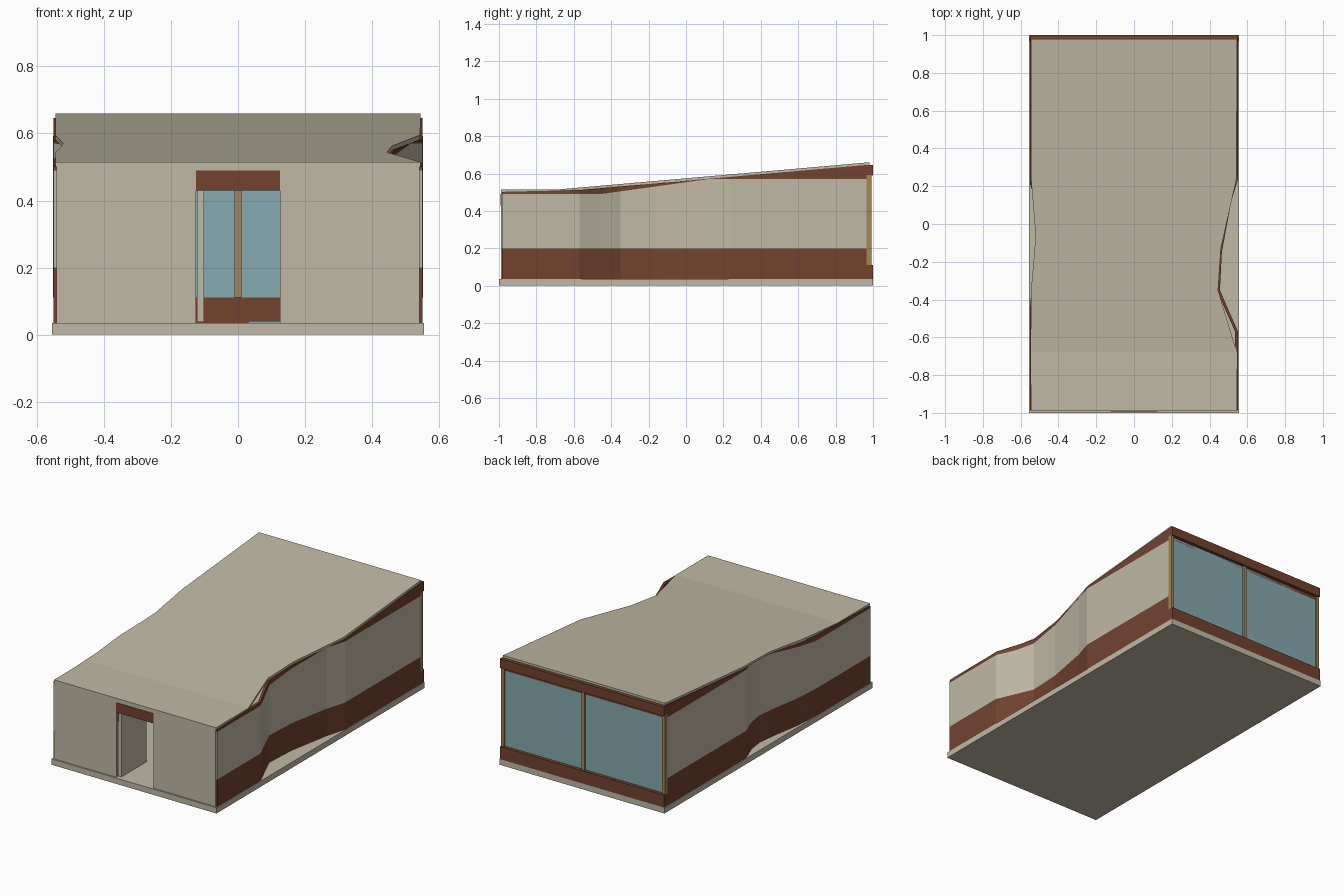
import bpy, bmesh

if "Cube" in bpy.data.objects:
    bpy.data.objects.remove(bpy.data.objects["Cube"])


def material(name, r, g, b):
    m = bpy.data.materials.new(name)
    m.diffuse_color = (r, g, b, 1)
    m.use_nodes = True
    m.node_tree.nodes["Principled BSDF"].inputs["Base Color"].default_value = m.diffuse_color
    return m


CREAM = material("cream_plaster", 0.53, 0.485, 0.375)
BROWN = material("brown_cladding", 0.17, 0.055, 0.028)
GLASS = material("blue_glass", 0.24, 0.40, 0.43)
WOOD = material("tan_wood", 0.36, 0.24, 0.10)


def finish(name, bm, mat):
    bmesh.ops.recalc_face_normals(bm, faces=bm.faces)
    mesh = bpy.data.meshes.new(name)
    bm.to_mesh(mesh)
    bm.free()
    mesh.materials.append(mat)
    ob = bpy.data.objects.new(name, mesh)
    bpy.context.collection.objects.link(ob)
    return ob


def box(name, x, y, z, mat):
    bm = bmesh.new()
    bmesh.ops.create_cube(bm, size=1)
    for v in bm.verts:
        v.co = [(a + b) / 2 + c * (b - a) for (a, b), c in zip((x, y, z), v.co)]
    return finish(name, bm, mat)


def loft(name, rings, mat):
    """Skin a row of four-cornered sections and cap both ends."""
    bm = bmesh.new()
    rows = [[bm.verts.new(p) for p in ring] for ring in rings]
    for a, b in zip(rows, rows[1:]):
        for i in range(4):
            j = (i + 1) % 4
            bm.faces.new((a[i], a[j], b[j], b[i]))
    bm.faces.new(rows[0])
    bm.faces.new(rows[-1])
    return finish(name, bm, mat)


def roof_top(y):
    return 0.515 + max(0, y + 0.68) * 0.0873


def roof_under(y):
    return roof_top(y) - 0.013


def cream_top(y):
    t = min(1, max(0, (y + 0.455) / 0.575))
    return 0.49 + 0.08 * t


def wall_strip(name, path, side, low, high, mat, thick=0.013):
    rings = []
    for x, y in path:
        o, i = side * x, side * (x - thick)
        rings.append([(o, y, low(y)), (i, y, low(y)), (i, y, high(y)), (o, y, high(y))])
    return loft(name, rings, mat)


# floor slab
box("floor_slab", (-0.555, 0.555), (-1, 1), (0, 0.035), CREAM)

# side walls: lower cladding, plaster band and upper cladding along a wavy plan
right_path = [(0.551, -0.985), (0.551, -0.57), (0.50, -0.455), (0.455, -0.35),
              (0.465, -0.15), (0.515, 0.12), (0.551, 0.24), (0.551, 0.98)]
left_path = [(0.551, -0.985), (0.551, -0.455), (0.54, -0.3), (0.51, -0.12),
             (0.495, 0.0), (0.51, 0.1), (0.551, 0.21), (0.551, 0.98)]
for label, path, side in (("right", right_path, 1), ("left", left_path, -1)):
    wall_strip(label + "_lower_cladding", path, side, lambda y: 0.035, lambda y: 0.2, BROWN)
    wall_strip(label + "_plaster_band", path, side, lambda y: 0.2, cream_top, CREAM)
    wall_strip(label + "_upper_cladding", path, side, cream_top, roof_under, BROWN, 0.016)

# roof: flat at the front, then rising to the back
outline = [(-0.99, -0.545, 0.545), (-0.68, -0.545, 0.545), (-0.35, -0.545, 0.445),
           (-0.13, -0.526, 0.46), (-0.05, -0.522, 0.478), (0.24, -0.545, 0.543),
           (0.98, -0.545, 0.545)]
loft("roof", [[(l, y, roof_under(y)), (r, y, roof_under(y)), (r, y, roof_top(y)),
               (l, y, roof_top(y))] for y, l, r in outline], CREAM)

# front wall with doorway
for label, x in (("left", (-0.541, -0.125)), ("right", (0.125, 0.541))):
    box("front_wall_" + label, x, (-0.99, -0.975), (0.035, 0.49), CREAM)
box("door_lintel", (-0.125, 0.125), (-0.992, -0.975), (0.43, 0.49), BROWN)
box("front_fascia", (-0.541, 0.541), (-0.99, -0.975), (0.49, 0.503), CREAM)
box("open_door", (-0.122, -0.102), (-0.975, -0.735), (0.037, 0.43), CREAM)
box("blue_floor_mat", (0.03, 0.3), (-0.72, -0.4), (0.035, 0.041), GLASS)

# back wall: beams, glazing and posts
box("back_sill", (-0.551, 0.551), (0.975, 1.0), (0.035, 0.112), BROWN)
box("back_header", (-0.551, 0.551), (0.98, 1.0), (0.59, 0.646), BROWN)
box("back_inner_header", (-0.541, 0.541), (0.965, 0.98), (0.57, 0.646), BROWN)
box("back_glass", (-0.535, 0.535), (0.972, 0.98), (0.11, 0.59), GLASS)
for label, x in (("left", -0.542), ("middle", 0), ("right", 0.542)):
    box(label + "_back_post", (x - 0.01, x + 0.01), (0.965, 0.991), (0.11, 0.592), WOOD)
